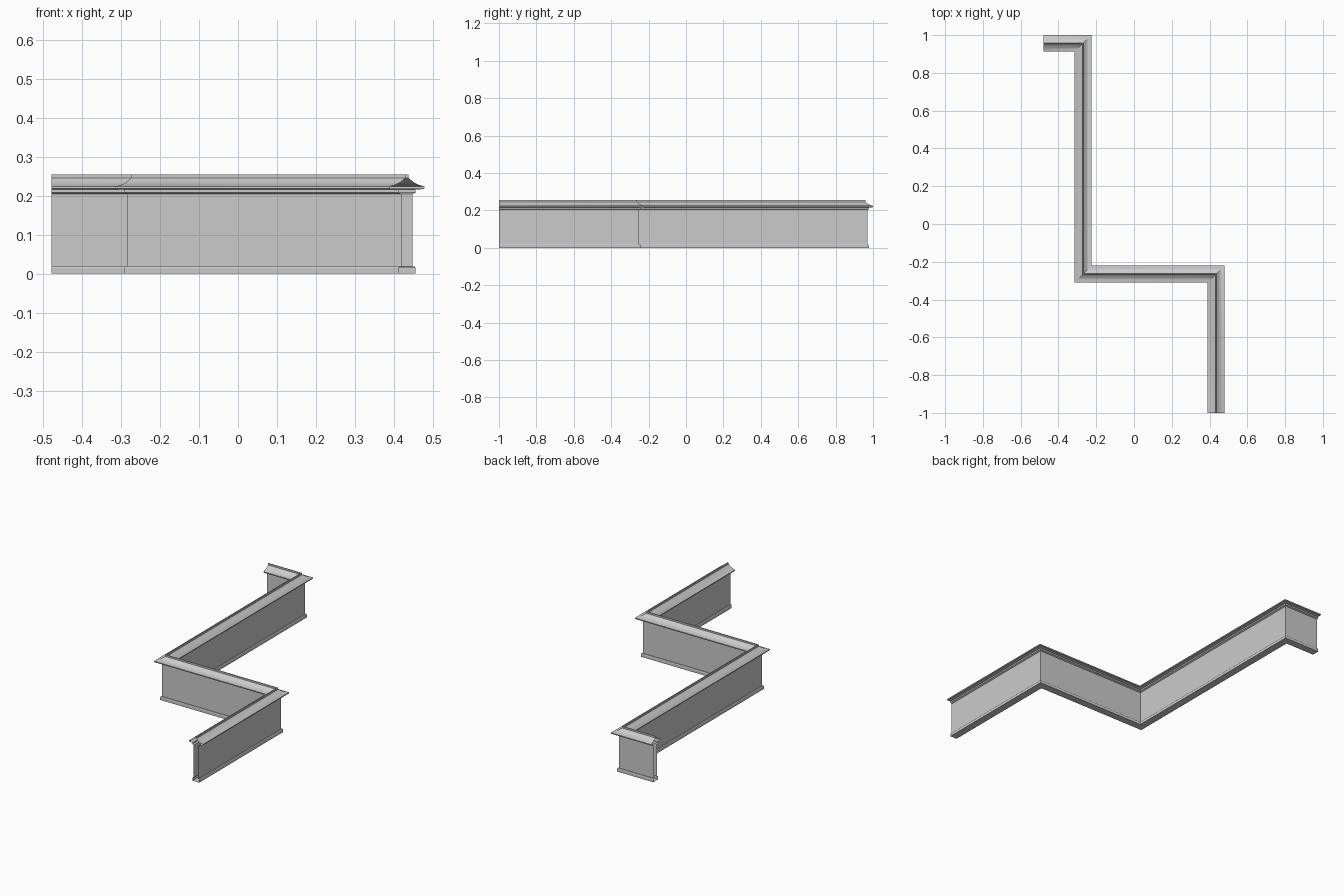
import bpy, bmesh, math
from mathutils import Vector

cube = bpy.data.objects.get("Cube")
if cube:
    bpy.data.objects.remove(cube)

stone = bpy.data.materials.new("light grey stone")
stone.use_nodes = True
GREY = (0.6, 0.6, 0.6, 1)
stone.diffuse_color = GREY
stone.node_tree.nodes["Principled BSDF"].inputs["Base Color"].default_value = GREY

# Centre line of the stepped wall, front end to back end
PATH = [Vector(p) for p in ((0.434, -1), (0.434, -0.265), (-0.27, -0.265),
                            (-0.27, 0.956), (-0.478, 0.956))]


def mitres(path):
    """Sideways offset at each path point, lengthened at the corners."""
    sides = []
    for a, b in zip(path, path[1:]):
        d = (b - a).normalized()
        sides.append(Vector((d.y, -d.x)))
    out = [sides[0]]
    for a, b in zip(sides, sides[1:]):
        out.append((a + b) / (1 + a.dot(b)))
    return out + [sides[-1]]


def sweep(name, half):
    """Sweep a half profile (offset, height) and its mirror along the path."""
    bm = bmesh.new()
    for side in (1, -1):
        rings = [[bm.verts.new((p.x + m.x * o * side, p.y + m.y * o * side, z))
                  for o, z in half] for p, m in zip(PATH, mitres(PATH))]
        for r, s in zip(rings, rings[1:]):
            for i in range(len(half) - 1):
                quad = (r[i], s[i], s[i + 1], r[i + 1])
                bm.faces.new(quad if side > 0 else quad[::-1])
    bmesh.ops.remove_doubles(bm, verts=bm.verts, dist=1e-5)
    mesh = bpy.data.meshes.new(name)
    bm.to_mesh(mesh)
    bm.free()
    mesh.materials.append(stone)
    obj = bpy.data.objects.new(name, mesh)
    bpy.context.collection.objects.link(obj)
    bpy.ops.object.select_all(action='DESELECT')
    obj.select_set(True)
    bpy.context.view_layer.objects.active = obj
    bpy.ops.object.shade_smooth_by_angle(angle=math.radians(25))


# Plinth along the foot
sweep("base_plinth", [(0, 0), (0.0215, 0), (0.0215, 0.015),
                      (0.019, 0.019), (0.0135, 0.019)])

# Plain wall faces
sweep("wall", [(0.0135, 0.019), (0.0135, 0.204)])

# Coping: lower band, wide slab, hollow slopes and a thin ridge
sweep("coping", [(0.0135, 0.204), (0.022, 0.208), (0.022, 0.216),
                 (0.042, 0.217), (0.044, 0.219), (0.044, 0.224),
                 (0.03, 0.228), (0.018, 0.234), (0.008, 0.242),
                 (0.003, 0.246), (0.003, 0.255), (0, 0.255)])
